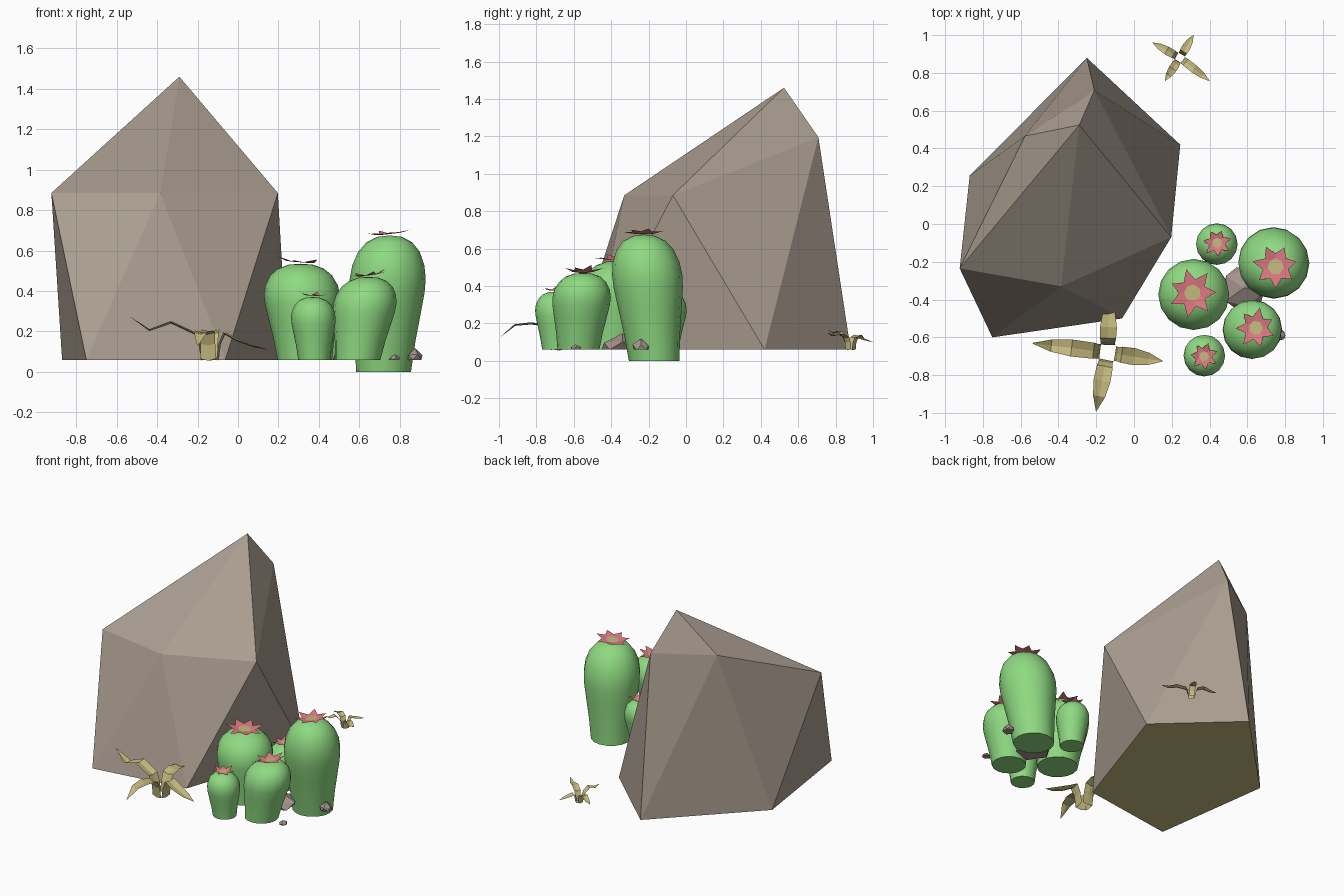
import bpy, bmesh, math, random
from mathutils import Vector

if "Cube" in bpy.data.objects:
    bpy.data.objects.remove(bpy.data.objects["Cube"])

random.seed(4)
GROUND = 0.06


def material(name, rgb):
    lin = [((c / 255 + 0.055) / 1.055) ** 2.4 for c in rgb]
    m = bpy.data.materials.new(name)
    m.diffuse_color = (*lin, 1)
    m.use_nodes = True
    m.node_tree.nodes["Principled BSDF"].inputs["Base Color"].default_value = m.diffuse_color
    return m


ROCK = material("boulder_grey", (170, 157, 144))
STONE = material("stone_grey", (165, 147, 141))
GREEN = material("cactus_green", (143, 218, 130))
PINK = material("petal_pink", (226, 122, 132))
DRY = material("dry_straw", (198, 187, 127))


def make(name, verts, faces, mats, smooth=False, fix_normals=False):
    me = bpy.data.meshes.new(name)
    me.from_pydata(verts, [], faces)
    for m in mats:
        me.materials.append(m)
    if fix_normals:
        bm = bmesh.new()
        bm.from_mesh(me)
        bmesh.ops.recalc_face_normals(bm, faces=bm.faces)
        bm.to_mesh(me)
        bm.free()
    ob = bpy.data.objects.new(name, me)
    bpy.context.collection.objects.link(ob)
    if smooth:
        bpy.context.view_layer.objects.active = ob
        ob.select_set(True)
        bpy.ops.object.shade_smooth_by_angle(angle=math.radians(50))
        ob.select_set(False)
    return ob


# Boulder: five-sided base, staggered upper ring and an apex
base = [(-.75, -.60), (-.063, -.50), (.245, .42), (-.25, .88), (-.87, .255)]
ring = [(-.385, -.33, .885), (.197, -.07, .885), (-.21, .708, 1.195),
        (-.577, .466, 1.185), (-.923, -.235, .885)]
verts = [(x, y, GROUND) for x, y in base] + ring + [(-.29, .524, 1.46)]
faces = [(4, 3, 2, 1, 0)]
for i in range(5):
    j = (i + 1) % 5
    faces += [(i, j, 5 + i), (j, 5 + j, 5 + i), (5 + i, 5 + j, 10)]
boulder = make("boulder", verts, faces, [ROCK, DRY], fix_normals=True)
for p in boulder.data.polygons:
    if p.normal.z < -0.9:
        p.material_index = 1

# Cacti: leaning lathed barrels
PROFILE = [(.72, 0), (.80, .22), (.91, .43), (.985, .58), (1, .68), (.95, .78),
           (.81, .88), (.60, .95), (.32, .99)]


def cactus(name, foot, top, z0, z1, radius, n=16):
    verts, faces = [], []
    foot, top = Vector((*foot, z0)), Vector((*top, z1))
    for r, h in PROFILE:
        c = foot.lerp(top, h)
        for k in range(n):
            a = math.tau * k / n
            verts.append((c.x + radius * r * math.cos(a),
                          c.y + radius * r * math.sin(a), c.z))
    for s in range(len(PROFILE) - 1):
        for k in range(n):
            a, b = s * n + k, s * n + (k + 1) % n
            faces.append((a, b, b + n, a + n))
    last = (len(PROFILE) - 1) * n
    verts.append(tuple(top))
    faces += [(last + k, last + (k + 1) % n, len(verts) - 1) for k in range(n)]
    faces.append(tuple(reversed(range(n))))
    make(name, verts, faces, [GREEN], smooth=True)


# Flowers: pointed star with a straw-coloured heart
def flower(name, centre, radius, tilt, turn, n=7):
    cx, cy, cz = centre
    verts, faces = [], []

    def add(r, a, z):
        x, y = r * math.cos(a), r * math.sin(a)
        verts.append((cx + x, cy + y, cz + z + tilt * x))
    for k in range(n):
        a = turn + math.tau * k / n
        h = math.pi / n
        add(radius * .36, a + h, .004)
        add(radius * .58, a + h, .006)
        add(radius * random.uniform(.9, 1.08), a, random.uniform(.008, .028))
    for k in range(n):
        p, q = 3 * ((k - 1) % n), 3 * k
        faces.append((p, p + 1, q + 2, q + 1, q))
    faces.append(tuple(3 * k for k in range(n)))
    ob = make(name, verts, faces, [PINK, DRY])
    ob.data.polygons[n].material_index = 1


for tag, foot, top, z0, z1, r, fr, tilt in [
        ("tall", (.72, -.17), (.75, -.225), 0, .675, .188, .12, .12),
        ("left", (.33, -.39), (.31, -.365), GROUND, .535, .188, .125, -.08),
        ("front", (.592, -.575), (.645, -.55), GROUND, .47, .156, .105, .15),
        ("back", (.435, -.12), (.44, -.10), GROUND, .37, .11, .075, .05),
        ("small", (.377, -.69), (.37, -.70), GROUND, .37, .11, .075, -.05)]:
    cactus("cactus_" + tag, foot, top, z0, z1, r)
    flower("flower_" + tag, (*top, z1 + .003), fr, tilt, random.random())


# Dry plants: four bent tapering leaves around a hollow heart
def dry_plant(name, centre, leaves):
    verts, faces = [], []
    for angle, path in leaves:
        a = math.radians(angle)
        d, s = (math.cos(a), math.sin(a)), (-math.sin(a), math.cos(a))
        start = len(verts)
        for r, z, w in path:
            for side, lift in ((-.5, 0), (0, -.12), (.5, 0)):
                verts.append((centre[0] + d[0] * r + s[0] * w * side,
                              centre[1] + d[1] * r + s[1] * w * side,
                              GROUND + z + lift * w))
        for i in range(len(path) - 1):
            for c in (0, 1):
                p = start + 3 * i + c
                faces.append((p, p + 3, p + 4, p + 1))
    make(name, verts, faces, [DRY])


def leaf(length, bend, size=1):
    """Root, shoulder, then three outer stations with given heights."""
    root = [(.04, .005, .08), (.05, .08, .075), (.075, .135, .085)]
    pts = [(r * size, z * size, w * size) for r, z, w in root]
    for t, z, w in zip((.48, .75, 1), bend, (.09, .065, .004)):
        pts.append((length * t, z, w * size))
    return pts


dry_plant("dry_plant_front", (-.14, -.68), [
    (173, leaf(.40, (.19, .15, .215))),
    (259, leaf(.315, (.145, .135, .07))),
    (-9, leaf(.295, (.10, .07, .05))),
    (88, leaf(.28, (.15, .14, .12)))])
dry_plant("dry_plant_back", (.243, .88), [
    (59, leaf(.14, (.06, .05, .04), .5)),
    (-38, leaf(.20, (.085, .075, .09), .5)),
    (-123, leaf(.145, (.10, .09, .105), .5)),
    (151, leaf(.165, (.08, .06, .05), .5))])


# Loose stones: squashed faceted lumps flattened on the ground
def stone(name, centre, size):
    bm = bmesh.new()
    bmesh.ops.create_icosphere(bm, subdivisions=1, radius=1)
    verts = []
    for v in bm.verts:
        k = random.uniform(.9, 1.1)
        verts.append((centre[0] + v.co.x * size[0] * k, centre[1] + v.co.y * size[1] * k,
                      GROUND + max(0, v.co.z * size[2] * k)))
    faces = [[v.index for v in f.verts] for f in bm.faces]
    bm.free()
    make(name, verts, faces, [STONE])


stone("stone_middle", (.58, -.34), (.12, .12, .085))
stone("stone_side", (.875, -.24), (.045, .05, .055))
stone("stone_front", (.775, -.59), (.032, .032, .03))
